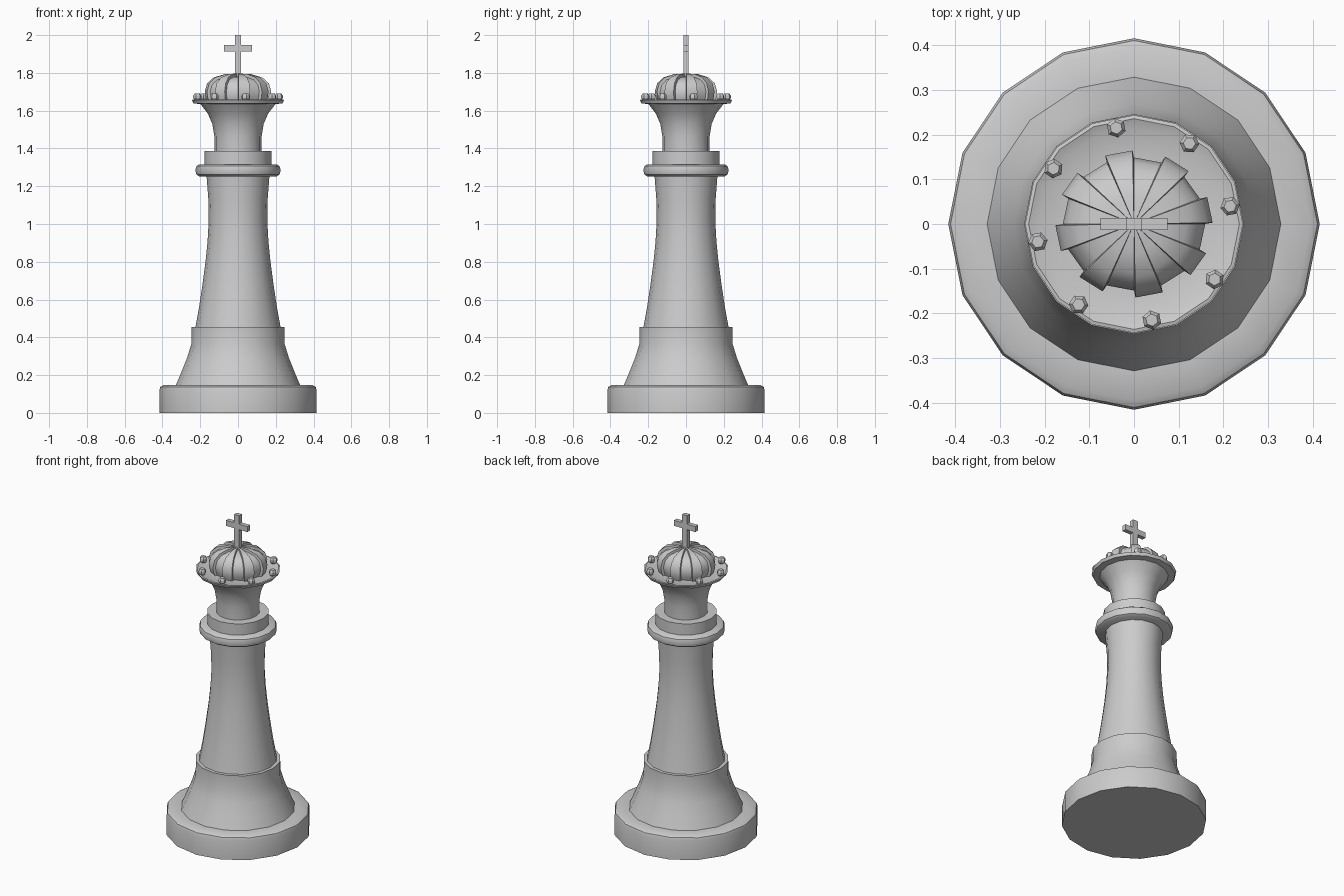
import bpy, bmesh
from math import cos, sin, pi, radians
from mathutils import Vector

if "Cube" in bpy.data.objects:
    bpy.data.objects.remove(bpy.data.objects["Cube"])

SIDES = 16


def finish(bm, name, smooth=True):
    bmesh.ops.remove_doubles(bm, verts=bm.verts, dist=1e-5)
    bmesh.ops.recalc_face_normals(bm, faces=bm.faces)
    me = bpy.data.meshes.new(name)
    bm.to_mesh(me)
    bm.free()
    ob = bpy.data.objects.new(name, me)
    bpy.context.collection.objects.link(ob)
    if smooth:
        bpy.ops.object.select_all(action='DESELECT')
        ob.select_set(True)
        bpy.context.view_layer.objects.active = ob
        bpy.ops.object.shade_smooth_by_angle(angle=radians(35))
    return ob


def lathe(bm, profile, sides=SIDES, centre=(0, 0), turn=0.0):
    """Spin (radius, z) points; returns the faces grouped by column."""
    rings = [[bm.verts.new((centre[0] + r * cos(turn + 2 * pi * i / sides),
                            centre[1] + r * sin(turn + 2 * pi * i / sides), z))
              for i in range(sides)] if r > 0 else
             [bm.verts.new((centre[0], centre[1], z))] * sides
             for r, z in profile]
    columns = []
    for i in range(sides):
        j = (i + 1) % sides
        col = []
        for a, b in zip(rings, rings[1:]):
            quad = list(dict.fromkeys((a[i], a[j], b[j], b[i])))
            if len(quad) > 2:
                col.append(bm.faces.new(quad))
        columns.append(col)
    return columns


def turned(name, profile):
    bm = bmesh.new()
    lathe(bm, profile)
    return finish(bm, name)


# Base, foot cone and column
turned("base", [(0, 0), (.416, 0), (.416, .122), (.411, .138), (.395, .147), (.32, .147), (0, .147)])
turned("foot", [(0, .14), (.332, .14), (.30, .215), (.27, .29), (.247, .365),
                (.246, .455), (.22, .455), (0, .455)])
turned("column", [(0, .44), (.228, .44), (.206, .56), (.188, .68), (.172, .80), (.161, .91),
                  (.155, 1.02), (.157, 1.13), (.167, 1.26), (0, 1.27)])

# Neck ring, collar and flared cup with a thin raised lip
turned("neck_ring", [(0, 1.252), (.205, 1.252), (.22, 1.262), (.226, 1.284), (.22, 1.306),
                     (.205, 1.316), (0, 1.316)])
turned("collar", [(0, 1.31), (.178, 1.31), (.178, 1.387), (0, 1.387)])
turned("flared_cup", [(0, 1.38), (.125, 1.38), (.125, 1.465), (.136, 1.53), (.16, 1.585),
                      (.198, 1.634), (.236, 1.639), (.244, 1.657), (.236, 1.659),
                      (.215, 1.65), (.15, 1.645), (0, 1.645)])

# Ribbed dome: every second column of the dome is pushed outward
bm = bmesh.new()
cols = lathe(bm, [(.136, 1.645), (.145, 1.67), (.149, 1.70), (.139, 1.737),
                  (.11, 1.764), (.06, 1.778), (0, 1.781)])
for i in range(4, SIDES + 4, 2):
    mid = 2 * pi * (i + .5) / SIDES
    res = bmesh.ops.extrude_face_region(bm, geom=cols[i % SIDES])
    for v in res["geom"]:
        if isinstance(v, bmesh.types.BMVert):
            r = v.co.xy.length / .15
            d = Vector((cos(mid) * r, sin(mid) * r, max(0, v.co.z - 1.69) / .09))
            v.co += d.normalized() * .016
    bmesh.ops.delete(bm, geom=[f for f in cols[i % SIDES] if f.is_valid], context='FACES_ONLY')
for v in bm.verts:
    v.co.x *= 1.07
finish(bm, "ribbed_dome")

# Eight small beads round the rim
bm = bmesh.new()
for k in range(8):
    a = radians(10.5 + 45 * k)
    lathe(bm, [(0, 1.654), (.014, 1.654), (.022, 1.666), (.022, 1.68), (.014, 1.692), (0, 1.692)],
          6, (.219 * cos(a), .219 * sin(a)), a)
finish(bm, "rim_beads", smooth=False)

# Cross finial: half outline mirrored, then given thickness
half = [(.017, 1.77), (.017, 1.912), (.075, 1.912), (.075, 1.947), (.017, 1.947), (.017, 2.0)]
outline = half + [(-x, z) for x, z in reversed(half)]
bm = bmesh.new()
face = bm.faces.new([bm.verts.new((x, -.0135, z)) for x, z in outline])
res = bmesh.ops.extrude_face_region(bm, geom=[face], use_keep_orig=True)
bmesh.ops.translate(bm, vec=(0, .027, 0),
                    verts=[g for g in res["geom"] if isinstance(g, bmesh.types.BMVert)])
finish(bm, "cross_finial", smooth=False)
